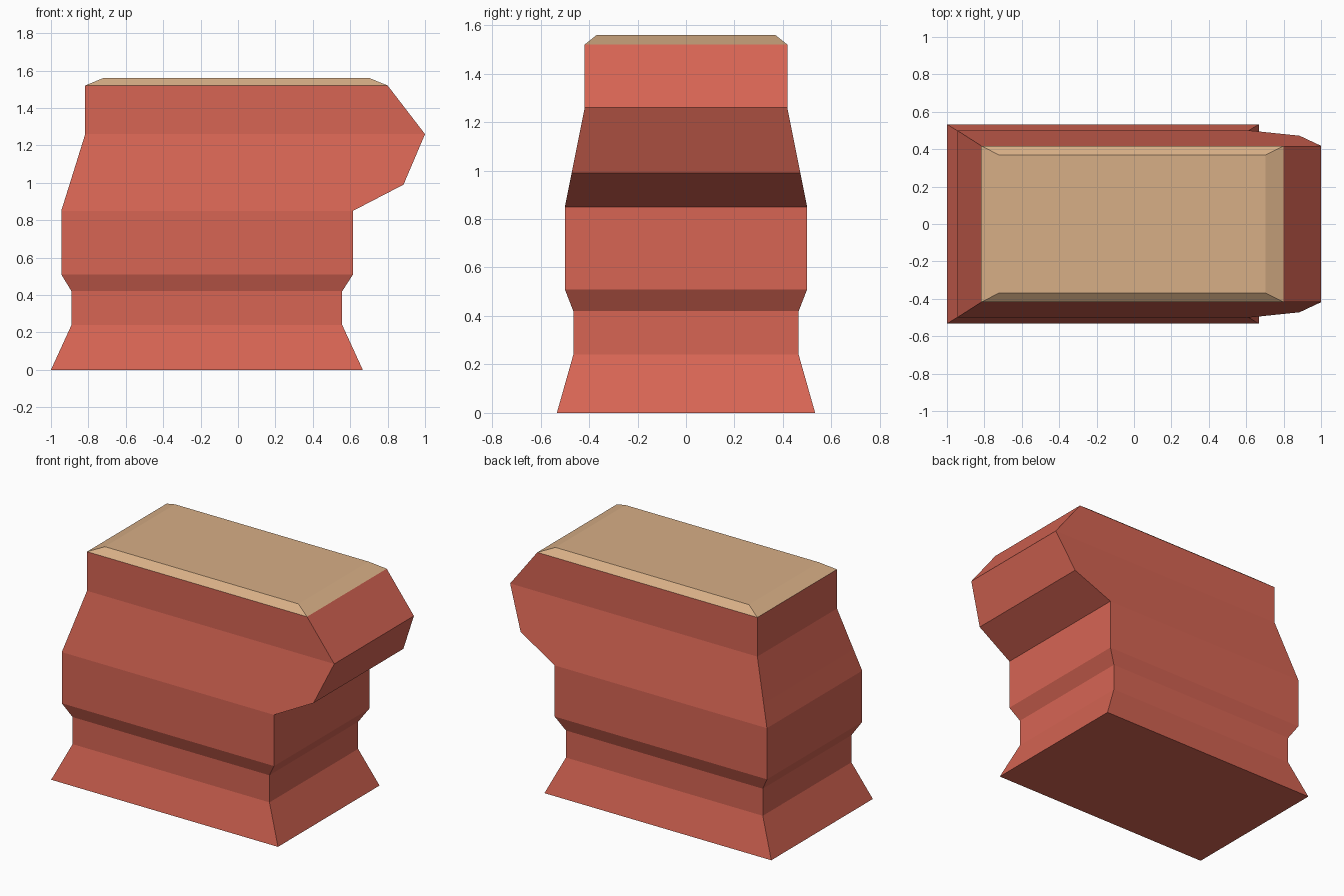
import bpy, bmesh

if "Cube" in bpy.data.objects:
    bpy.data.objects.remove(bpy.data.objects["Cube"])


def material(name, rgb):
    m = bpy.data.materials.new(name)
    m.diffuse_color = (*rgb, 1.0)
    m.use_nodes = True
    m.node_tree.nodes["Principled BSDF"].inputs["Base Color"].default_value = m.diffuse_color
    return m


def loft(name, levels, mat, close_bottom=False, close_top=False):
    """Stack rectangular rings (z, left x, right x, half depth) into a shell."""
    bm = bmesh.new()
    rings = [[bm.verts.new(p) for p in ((l, -d, z), (r, -d, z), (r, d, z), (l, d, z))]
             for z, l, r, d in levels]
    for a, b in zip(rings, rings[1:]):
        for i in range(4):
            j = (i + 1) % 4
            bm.faces.new((a[i], a[j], b[j], b[i]))
    if close_bottom:
        bm.faces.new(rings[0][::-1])
    if close_top:
        bm.faces.new(rings[-1])
    mesh = bpy.data.meshes.new(name)
    bm.to_mesh(mesh)
    bm.free()
    mesh.materials.append(mat)
    obj = bpy.data.objects.new(name, mesh)
    bpy.context.collection.objects.link(obj)
    return obj


red = material("brick red", (0.68, 0.13, 0.088))
tan = material("sandy tan", (0.68, 0.425, 0.238))

# Body: flared foot, waist, belly and overhanging head
loft("body", [
    (0.00, -1.000, 0.667, 0.533),
    (0.24, -0.890, 0.557, 0.465),
    (0.42, -0.890, 0.557, 0.465),
    (0.51, -0.945, 0.615, 0.500),
    (0.85, -0.945, 0.615, 0.500),
    (0.99, -0.901, 0.885, 0.472),
    (1.26, -0.817, 1.000, 0.418),
    (1.52, -0.817, 0.800, 0.418),
], red, close_bottom=True)

# Shallow bevelled cap on top
loft("top_cap", [
    (1.52, -0.817, 0.800, 0.418),
    (1.56, -0.720, 0.702, 0.368),
], tan, close_top=True)
